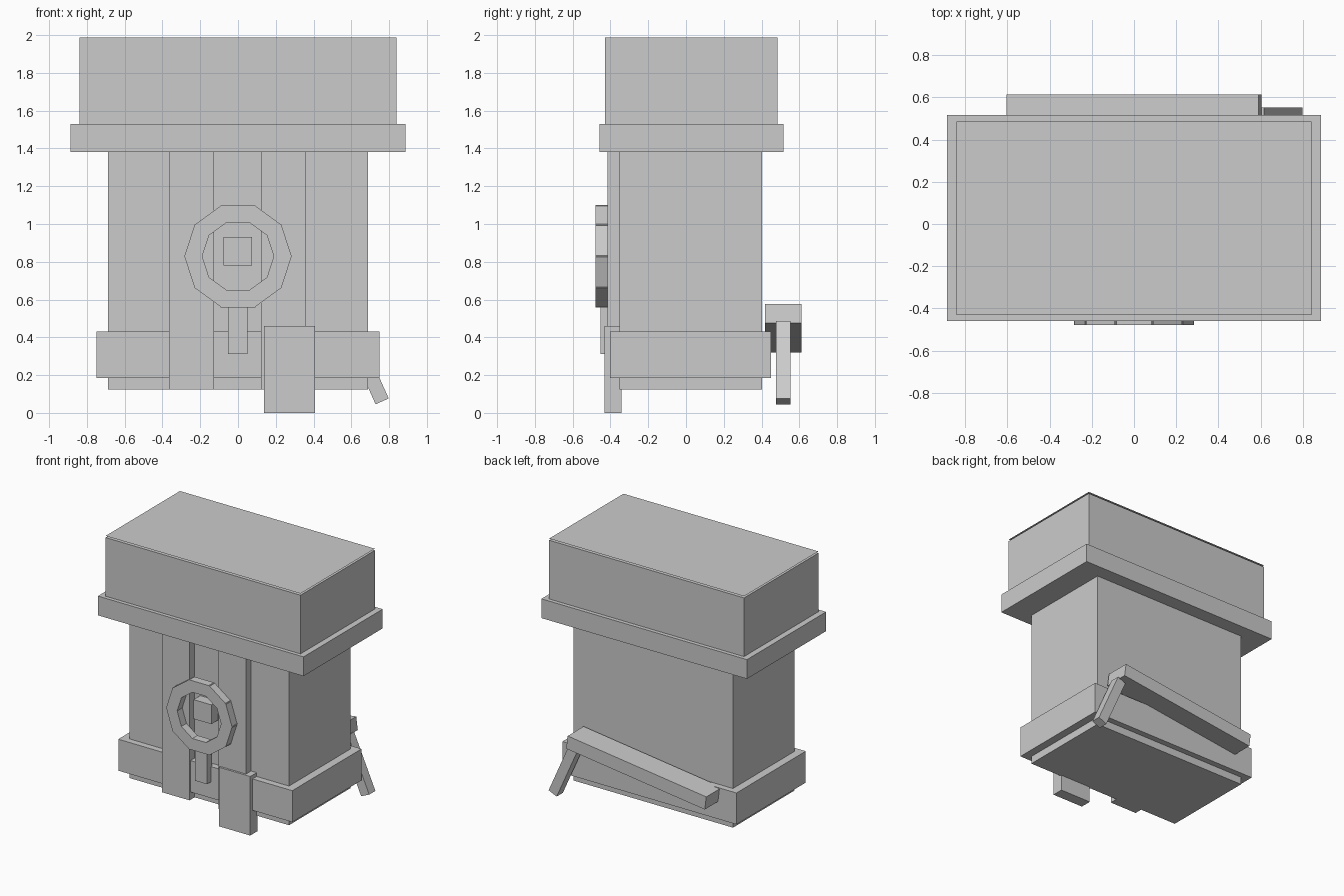
import bpy, math
from mathutils import Matrix, Vector

if "Cube" in bpy.data.objects:
    bpy.data.objects.remove(bpy.data.objects["Cube"])

grey = bpy.data.materials.new("plain_grey")
grey.diffuse_color = (0.6, 0.6, 0.6, 1)
grey.use_nodes = True
grey.node_tree.nodes["Principled BSDF"].inputs["Base Color"].default_value = grey.diffuse_color

CORNERS = [(x, y, z) for x in (-.5, .5) for y in (-.5, .5) for z in (-.5, .5)]
FACES = [(0, 1, 3, 2), (4, 6, 7, 5), (0, 4, 5, 1), (2, 3, 7, 6), (0, 2, 6, 4), (1, 5, 7, 3)]


def add_mesh(name, verts, faces):
    mesh = bpy.data.meshes.new(name)
    mesh.from_pydata(verts, [], faces)
    mesh.materials.append(grey)
    obj = bpy.data.objects.new(name, mesh)
    bpy.context.collection.objects.link(obj)
    return obj


def tilted_box(name, centre, size, angle=0.0):
    """Box turned about the y axis; a positive angle lifts the +x end."""
    turn = Matrix.Rotation(-angle, 3, 'Y')
    verts = [Vector(centre) + turn @ Vector([c * s for c, s in zip(co, size)]) for co in CORNERS]
    return add_mesh(name, verts, FACES)


def box(name, x, y, z):
    """Box from its (min, max) range on each axis."""
    return tilted_box(name, [sum(r) / 2 for r in (x, y, z)], [r[1] - r[0] for r in (x, y, z)])


# Main stack: body, lower band, rim and upper block
box("body", (-.687, .687), (-.353, .403), (.125, 1.38))
box("lower_band", (-.75, .75), (-.403, .45), (.185, .43))
box("rim", (-.886, .886), (-.459, .515), (1.38, 1.53))
box("upper_block", (-.84, .84), (-.43, .485), (1.53, 1.987))

# Thin sheet floating just above the upper block
add_mesh("top_sheet", [(-.84, -.43, 2), (.84, -.43, 2), (.84, .485, 2), (-.84, .485, 2)],
         [(0, 1, 2, 3)])

# Front straps and the hanging flap
box("strap_left", (-.365, -.127), (-.416, -.353), (.125, 1.38))
box("strap_right", (.122, .36), (-.416, -.353), (.125, 1.38))
box("hanging_flap", (.137, .408), (-.432, -.342), (0, .46))

# Ring of ten blocks with a square stud and a hanging tab
for i in range(10):
    a = math.radians(90 + 36 * i)
    tilted_box("ring_block", (.225 * math.cos(a), -.447, .829 + .225 * math.sin(a)),
               (.09, .063, .183), a)
box("ring_stud", (-.078, .075), (-.435, -.353), (.78, .93))
box("ring_tab", (-.053, .05), (-.453, -.39), (.312, .59))

# Sloping bar across the back with its short leg
tilted_box("back_bar", (0, .515, .449), (1.204, .195, .103), math.radians(7.4))
lean = math.radians(114)
length = .45
tilted_box("back_leg", (.763 + length / 2 * math.cos(lean), .514, .061 + length / 2 * math.sin(lean)),
           (length, .076, .076), lean)
